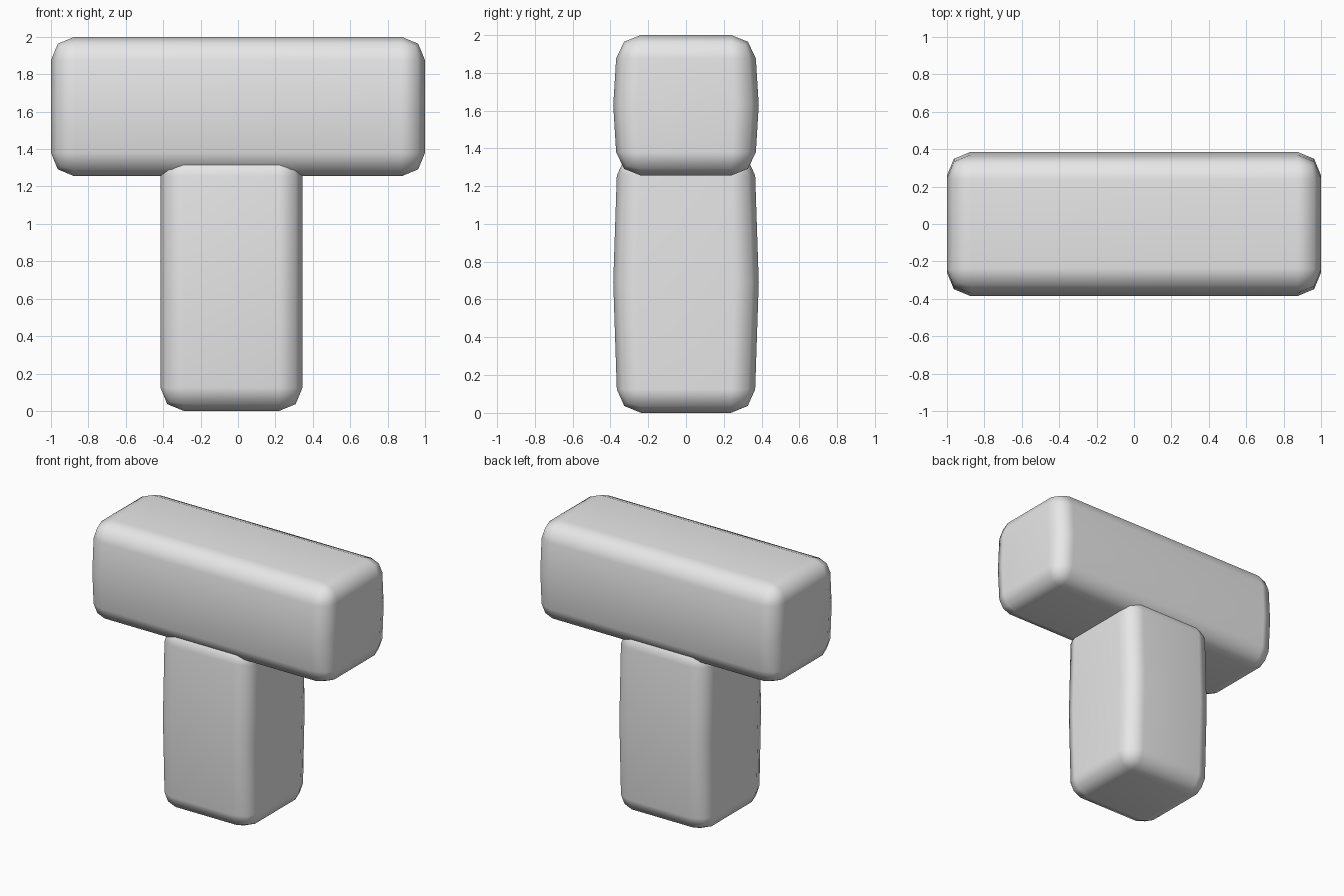
import bpy
import bmesh

cube = bpy.data.objects.get("Cube")
if cube:
    bpy.data.objects.remove(cube, do_unlink=True)

# Single plain grey for the whole model
GREY = (0.8, 0.8, 0.8, 1)
grey = bpy.data.materials.new("light grey")
grey.use_nodes = True
grey.diffuse_color = GREY
grey.node_tree.nodes["Principled BSDF"].inputs["Base Color"].default_value = GREY

EDGE_Y, BULGE_Y = 0.362, 0.385


def rounded_block(name, x0, x1, z0, z1):
    """Block with softly bowed front and back and rounded edges."""
    mid = (z0 + z1) / 2
    outline = [(-EDGE_Y, z0), (EDGE_Y, z0), (BULGE_Y, mid),
               (EDGE_Y, z1), (-EDGE_Y, z1), (-BULGE_Y, mid)]
    bm = bmesh.new()
    face = bm.faces.new([bm.verts.new((x0, y, z)) for y, z in outline])
    swept = bmesh.ops.extrude_face_region(bm, geom=[face])["geom"]
    bmesh.ops.translate(bm, vec=(x1 - x0, 0, 0),
                        verts=[v for v in swept if isinstance(v, bmesh.types.BMVert)])
    bmesh.ops.recalc_face_normals(bm, faces=bm.faces)
    for f in bm.faces:
        f.smooth = True
    mesh = bpy.data.meshes.new(name)
    bm.to_mesh(mesh)
    bm.free()
    mesh.materials.append(grey)
    obj = bpy.data.objects.new(name, mesh)
    bpy.context.collection.objects.link(obj)

    # Rounded edges; the shallow bow crease stays unbevelled
    bevel = obj.modifiers.new("rounded edges", 'BEVEL')
    bevel.width = 0.125
    bevel.segments = 2
    bevel.limit_method = 'ANGLE'
    bevel.angle_limit = 0.7
    obj.modifiers.new("soft shading", 'WEIGHTED_NORMAL')
    return obj


# Crossbar on top, post slightly off centre and sunk into the bar
rounded_block("crossbar", -1, 1, 1.255, 2)
rounded_block("post", -0.415, 0.345, 0, 1.38)
